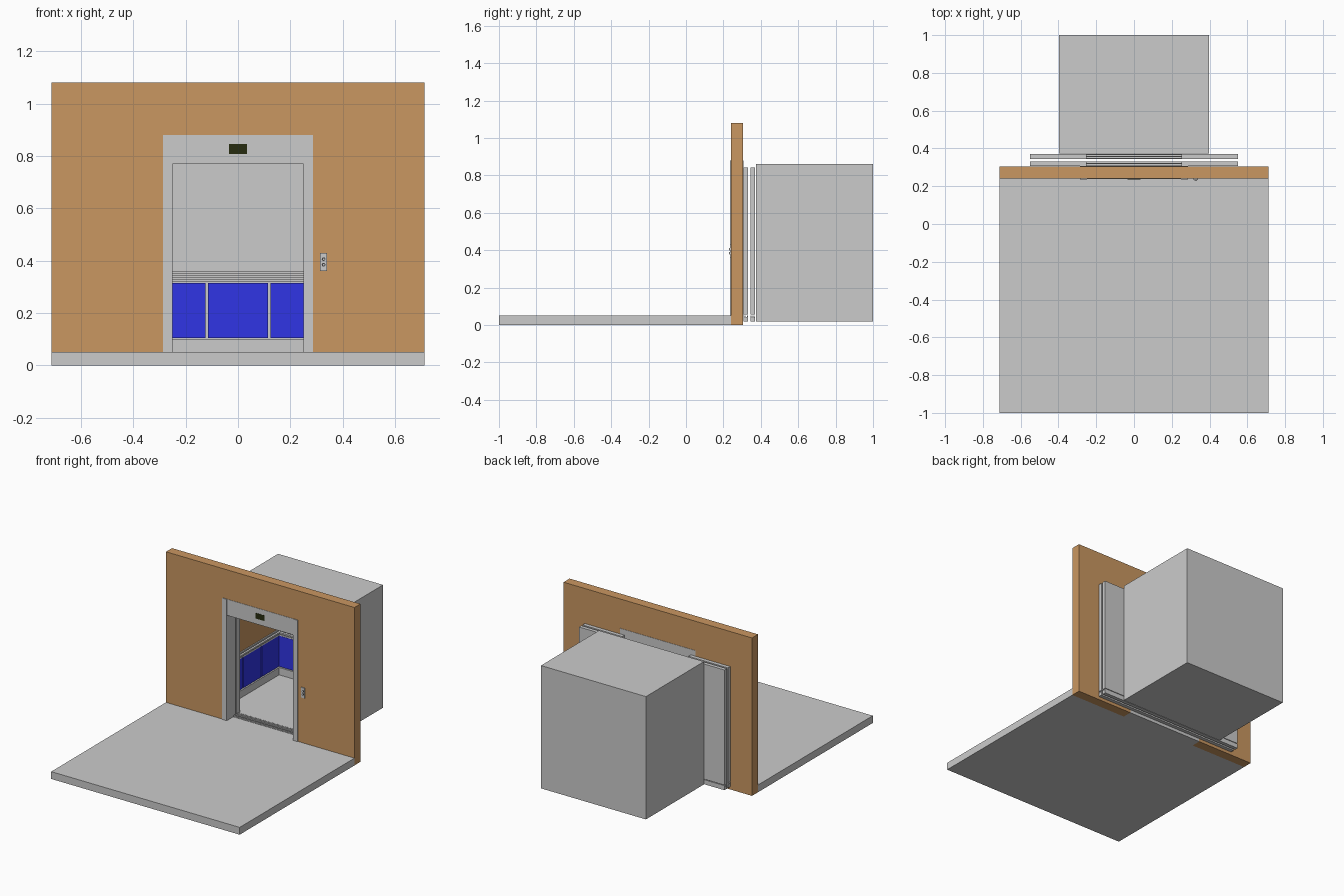
import bpy, bmesh

if "Cube" in bpy.data.objects:
    bpy.data.objects.remove(bpy.data.objects["Cube"])


def material(name, rgb):
    m = bpy.data.materials.new(name)
    m.diffuse_color = (*rgb, 1)
    m.use_nodes = True
    m.node_tree.nodes["Principled BSDF"].inputs["Base Color"].default_value = m.diffuse_color
    return m


WOOD = material("wood", (0.59, 0.31, 0.12))
BLUE = material("blue_panel", (0.03, 0.035, 0.78))
DARK = material("display_dark", (0.02, 0.025, 0.005))
INK = material("button_dark", (0.05, 0.05, 0.05))


def finish(name, bm, mat=None):
    bmesh.ops.recalc_face_normals(bm, faces=bm.faces)
    me = bpy.data.meshes.new(name)
    bm.to_mesh(me)
    bm.free()
    ob = bpy.data.objects.new(name, me)
    bpy.context.collection.objects.link(ob)
    if mat:
        me.materials.append(mat)
    return ob


def boxes(name, items, mat=None):
    """One object from boxes given as (x0, x1, y0, y1, z0, z1)."""
    bm = bmesh.new()
    for x0, x1, y0, y1, z0, z1 in items:
        vs = bmesh.ops.create_cube(bm, size=1)["verts"]
        for v in vs:
            v.co = ((x0 + x1) / 2 + v.co.x * (x1 - x0),
                    (y0 + y1) / 2 + v.co.y * (y1 - y0),
                    (z0 + z1) / 2 + v.co.z * (z1 - z0))
    return finish(name, bm, mat)


def mirrored(items):
    return items + [(-b, -a, *rest) for a, b, *rest in items]


def extrude_xz(name, pts, y0, y1, mat=None):
    bm = bmesh.new()
    f = bm.faces.new([bm.verts.new((x, y0, z)) for x, z in pts])
    r = bmesh.ops.extrude_face_region(bm, geom=[f])
    for v in r["geom"]:
        if isinstance(v, bmesh.types.BMVert):
            v.co.y = y1
    return finish(name, bm, mat)


def arch(x, z0, z1, w, zt):
    """U-shaped outline: outer half width x, inner half width w."""
    return [(-x, z0), (-w, z0), (-w, zt), (w, zt), (w, z0), (x, z0), (x, z1), (-x, z1)]


# Lobby floor and wall with doorway
boxes("lobby_floor", [(-.713, .713, -1, .24, 0, .05)])
extrude_xz("lobby_wall", arch(.713, 0, 1.08, .286, .88), .24, .305, WOOD)
boxes("threshold", [(-.286, .286, .24, .305, 0, .05)])

# Door frame
boxes("frame_jambs", mirrored([(.25, .286, .235, .307, .05, .88)]))
boxes("frame_header", [(-.25, .25, .238, .307, .77, .88)])
boxes("floor_display", [(-.034, .034, .2365, .239, .807, .845)], DARK)

# Call button plate
boxes("call_plate", [(.314, .34, .234, .241, .36, .43)])
bm = bmesh.new()
for z in (.384, .406):
    vs = bmesh.ops.create_cone(bm, cap_ends=True, segments=16, radius1=.007,
                               radius2=.007, depth=.004)["verts"]
    for v in vs:
        v.co = (.327 + v.co.x, .2335 + v.co.z, z + v.co.y)
finish("call_button_rings", bm, INK)
boxes("call_buttons", [(.324, .330, .2305, .235, z - .003, z + .003) for z in (.384, .406)])

# Open sliding doors and their grooved sills, landing and cabin
for name, y0, y1 in (("landing", .307, .332), ("cabin", .345, .37)):
    boxes(name + "_doors", mirrored([(.252, .55, y0, y1, .055, .842)]))
    sill = [(-.55, .55, y0, y1, .02, .043)]
    step = (y1 - y0) / 5
    for i in (0, 2, 4):
        sill.append((-.55, .55, y0 + i * step, y0 + (i + 1) * step, .042, .051))
    boxes(name + "_sill", sill)

# Cabin shell
X, Y0, Y1, Z0, Z1, T = .397, .373, 1.0, .02, .86, .015
boxes("cabin_floor", [(-X, X, Y0, Y1, Z0, .05)])
boxes("cabin_roof", [(-X, X, Y0, Y1, Z1 - T, Z1)])
boxes("cabin_back_wall", [(-X, X, Y1 - T, Y1, .05, Z1 - T)])
boxes("cabin_side_walls", mirrored([(X - T, X, Y0, Y1 - T, .05, Z1 - T)]))
extrude_xz("cabin_front_wall", arch(X - T, .05, Z1 - T, .255, .79), Y0, Y0 + T)

# Cabin lining: skirting, blue panels, dividers, rail band, wood upper sides
xi, ya, yb = X - T, Y0 + T, Y1 - T
blue, trim = [], []
for a, b in ((-xi, -.124), (-.114, .114), (.124, xi)):
    blue.append((a, b, yb - .008, yb, .105, .315))
n = (yb - ya) / 3
sides = []
for i in range(3):
    sides.append((xi - .008, xi, ya + i * n + .005, ya + (i + 1) * n - .005, .105, .315))
blue += mirrored(sides)
boxes("blue_wall_panels", blue, BLUE)
for z0, z1, d in ((.05, .1, .012), (.318, .328, .012), (.334, .344, .018), (.35, .36, .012)):
    trim.append((-xi, xi, yb - d, yb, z0, z1))
    trim += mirrored([(xi - d, xi, ya, yb, z0, z1)])
boxes("skirting_and_rails", trim)
boxes("upper_side_panels", mirrored([(xi - .004, xi, ya, yb, .36, .83)]), WOOD)
